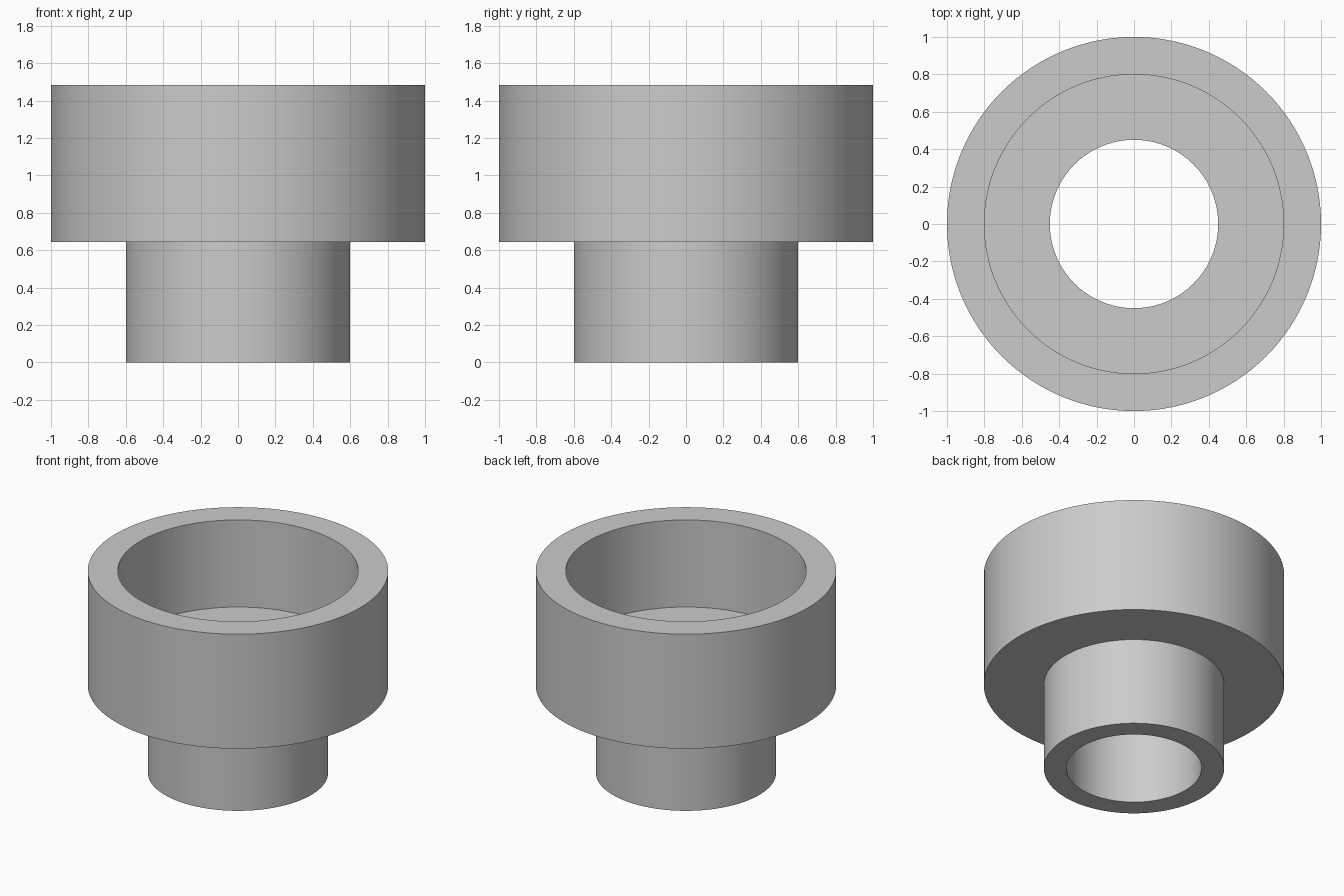
import bpy
import bmesh
from math import tau

if "Cube" in bpy.data.objects:
    bpy.data.objects.remove(bpy.data.objects["Cube"], do_unlink=True)

SEGMENTS = 128

# Plain grey material
grey = bpy.data.materials.new("light grey")
grey.use_nodes = True
colour = (0.6, 0.6, 0.6, 1)
grey.diffuse_color = colour
grey.node_tree.nodes["Principled BSDF"].inputs["Base Color"].default_value = colour

# Closed wall section as (radius, height): narrow spigot below, wide socket above
profile = [
    (0.45, 0.0), (0.6, 0.0), (0.6, 0.643), (1.0, 0.643),
    (1.0, 1.484), (0.8, 1.484), (0.8, 0.844), (0.45, 0.844),
]

# Revolve the section around the z axis
bm = bmesh.new()
verts = [bm.verts.new((r, 0, z)) for r, z in profile]
edges = [bm.edges.new((v, verts[(i + 1) % len(verts)])) for i, v in enumerate(verts)]
bmesh.ops.spin(bm, geom=verts + edges, cent=(0, 0, 0), axis=(0, 0, 1),
               angle=tau, steps=SEGMENTS, use_merge=True)
bmesh.ops.remove_doubles(bm, verts=bm.verts, dist=0.0001)
bmesh.ops.recalc_face_normals(bm, faces=bm.faces)

mesh = bpy.data.meshes.new("stepped_sleeve")
bm.to_mesh(mesh)
bm.free()
mesh.materials.append(grey)
sleeve = bpy.data.objects.new("stepped_sleeve", mesh)
bpy.context.collection.objects.link(sleeve)

# Smooth round walls with crisp rims
bpy.ops.object.select_all(action="DESELECT")
sleeve.select_set(True)
bpy.context.view_layer.objects.active = sleeve
bpy.ops.object.shade_smooth_by_angle()
